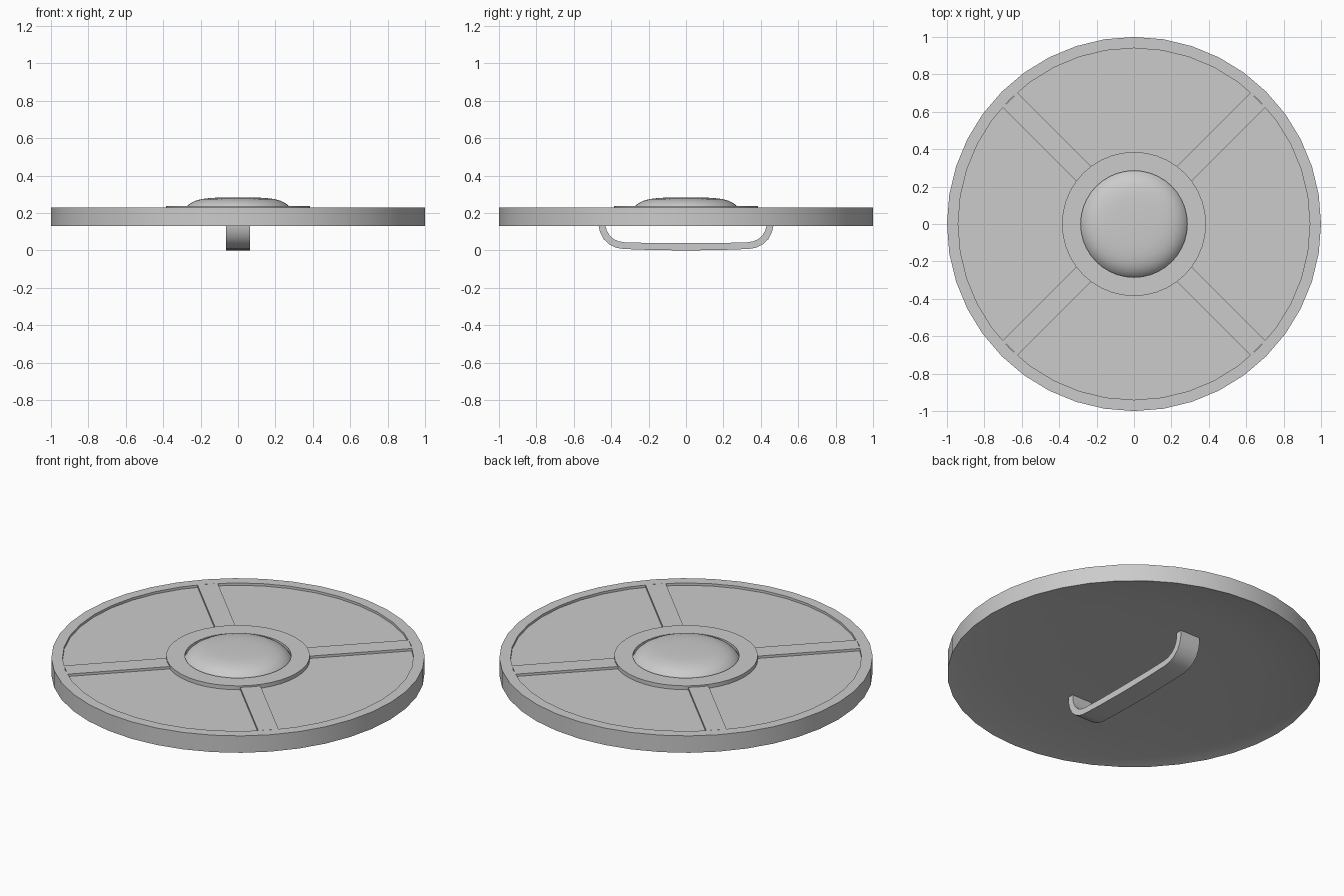
import bpy, bmesh, math

if "Cube" in bpy.data.objects:
    bpy.data.objects.remove(bpy.data.objects["Cube"])

SIDES = 40


def finish(name, bm):
    bmesh.ops.recalc_face_normals(bm, faces=bm.faces)
    mesh = bpy.data.meshes.new(name)
    bm.to_mesh(mesh)
    bm.free()
    obj = bpy.data.objects.new(name, mesh)
    bpy.context.collection.objects.link(obj)
    bpy.ops.object.select_all(action='DESELECT')
    bpy.context.view_layer.objects.active = obj
    obj.select_set(True)
    bpy.ops.object.shade_smooth_by_angle(angle=math.radians(35))
    return obj


def lathe(name, profile):
    """Revolve (radius, z) points around z."""
    bm = bmesh.new()
    verts = [bm.verts.new((r, 0, z)) for r, z in profile]
    edges = [bm.edges.new(p) for p in zip(verts, verts[1:])]
    bmesh.ops.spin(bm, geom=verts + edges, cent=(0, 0, 0), axis=(0, 0, 1),
                   angle=math.tau, steps=SIDES, use_merge=True)
    bmesh.ops.remove_doubles(bm, verts=bm.verts, dist=1e-4)
    return finish(name, bm)


def extrude_outline(name, points, direction):
    """Turn a closed outline into a solid."""
    bm = bmesh.new()
    face = bm.faces.new([bm.verts.new(p) for p in points])
    ext = bmesh.ops.extrude_face_region(bm, geom=[face], use_keep_orig=True)["geom"]
    moved = [v for v in ext if isinstance(v, bmesh.types.BMVert)]
    bmesh.ops.translate(bm, verts=moved, vec=direction)
    return finish(name, bm)


# Disc with raised rim, recessed face and slightly hollow back
lathe("disc_body", [(0, .17), (.4, .17), (.7, .162), (.94, .145), (1, .13),
                    (1, .23), (.94, .23), (.94, .216), (0, .216)])

# Four spokes, flush with the rim
for i in range(4):
    spoke = extrude_outline("spoke", [(.3, -.055, .21), (.937, -.055, .21),
                                      (.937, .055, .21), (.3, .055, .21)], (0, 0, .02))
    spoke.rotation_euler.z = math.radians(45 + 90 * i)

# Central ring and the domed boss set into it
lathe("centre_ring", [(.285, .214), (.385, .214), (.385, .239), (.285, .239), (.285, .214)])
lathe("boss_dome", [(.285, .222), (.275, .235), (.255, .252), (.23, .265), (.195, .275),
                    (.155, .280), (.11, .2825), (.055, .2835), (0, .284)])

# Strap handle on the back
outer = [(.47, .167), (.467, .13), (.46, .098), (.442, .062), (.412, .033), (.375, .015),
         (.335, .008), (.2, .003), (0, 0)]
inner = [(.433, .167), (.43, .13), (.424, .108), (.41, .082), (.387, .061), (.36, .049),
         (.33, .044), (.2, .04), (0, .039)]
outline = outer + [(-y, z) for y, z in reversed(outer[:-1])]
outline += [(-y, z) for y, z in inner[:-1]] + list(reversed(inner))
extrude_outline("handle", [(-.065, y, z) for y, z in outline], (.13, 0, 0))
